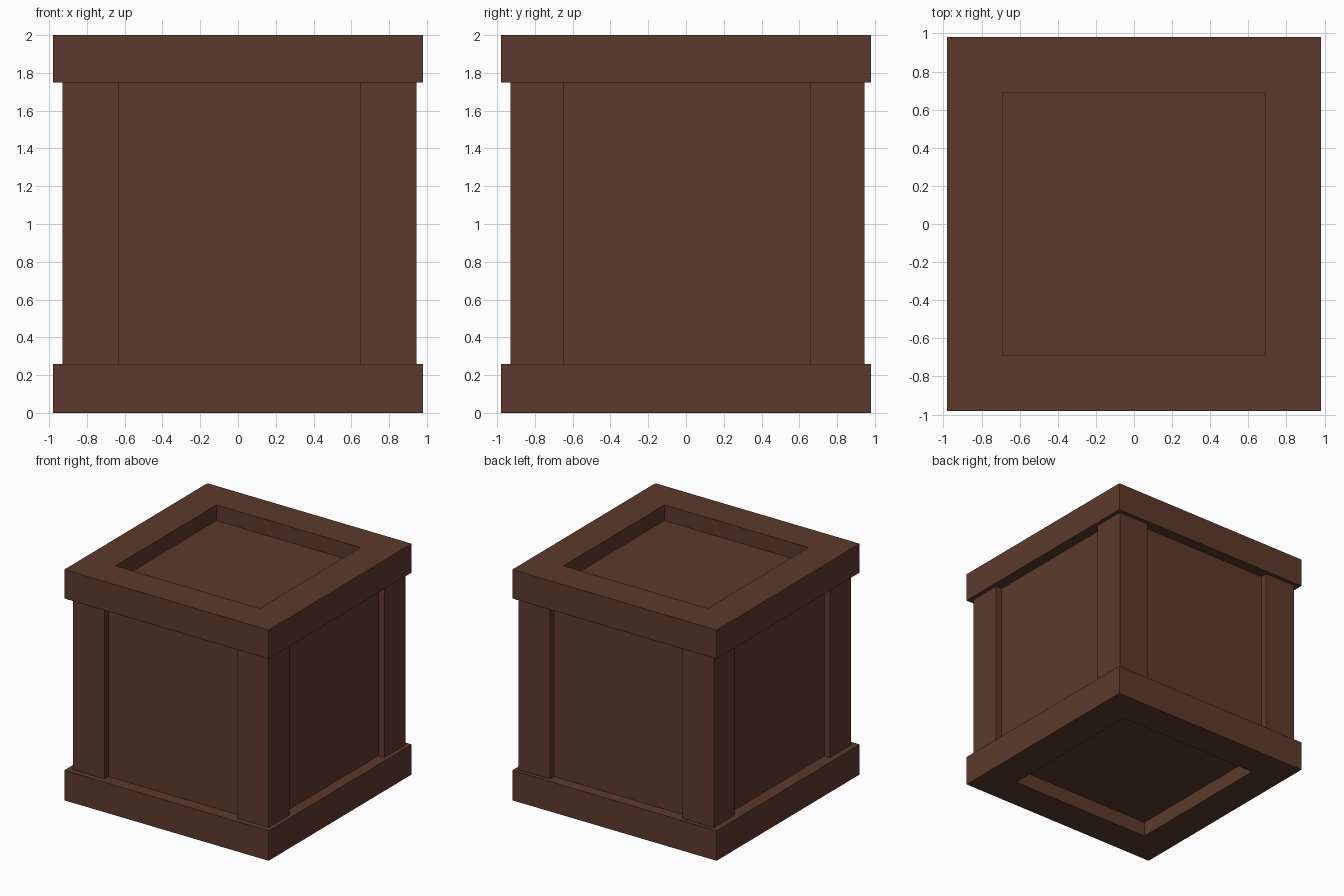
import bpy
import bmesh

if "Cube" in bpy.data.objects:
    bpy.data.objects.remove(bpy.data.objects["Cube"])

wood = bpy.data.materials.new("dark_brown_wood")
wood.diffuse_color = (0.107, 0.042, 0.025, 1.0)
wood.use_nodes = True
wood.node_tree.nodes["Principled BSDF"].inputs["Base Color"].default_value = wood.diffuse_color


def add_object(name, bm):
    bmesh.ops.recalc_face_normals(bm, faces=bm.faces)
    mesh = bpy.data.meshes.new(name)
    bm.to_mesh(mesh)
    bm.free()
    mesh.materials.append(wood)
    obj = bpy.data.objects.new(name, mesh)
    bpy.context.collection.objects.link(obj)
    return obj


def box(name, lo, hi):
    bm = bmesh.new()
    bmesh.ops.create_cube(bm, size=1.0)
    for v in bm.verts:
        v.co = [(a + b) / 2 + c * (b - a) for a, b, c in zip(lo, hi, v.co)]
    return add_object(name, bm)


def square_frame(name, outer, inner, z0, z1):
    bm = bmesh.new()
    corners = [(-1, -1), (1, -1), (1, 1), (-1, 1)]
    # Cross-section corners in order, swept around the four mitred corners
    section = [(outer, z0), (outer, z1), (inner, z1), (inner, z0)]
    rings = [[bm.verts.new((sx * r, sy * r, z)) for r, z in section]
             for sx, sy in corners]
    for i in range(4):
        a, b = rings[i], rings[(i + 1) % 4]
        for k in range(4):
            n = (k + 1) % 4
            bm.faces.new((a[k], b[k], b[n], a[n]))
    return add_object(name, bm)


# Inner box whose faces are the recessed panels
box("crate_panels", (-0.875, -0.875, 0.13), (0.885, 0.885, 1.865))

# Square rims around the bottom and the top
square_frame("bottom_rim", 0.98, 0.69, 0.0, 0.26)
square_frame("top_rim", 0.98, 0.69, 1.75, 2.0)

# Four corner posts, ends tucked into the rims
for xn, x0, x1 in (("left", -0.93, -0.63), ("right", 0.645, 0.945)):
    for yn, y0, y1 in (("front", -0.93, -0.645), ("back", 0.66, 0.945)):
        box(f"{yn}_{xn}_post", (x0, y0, 0.24), (x1, y1, 1.77))
